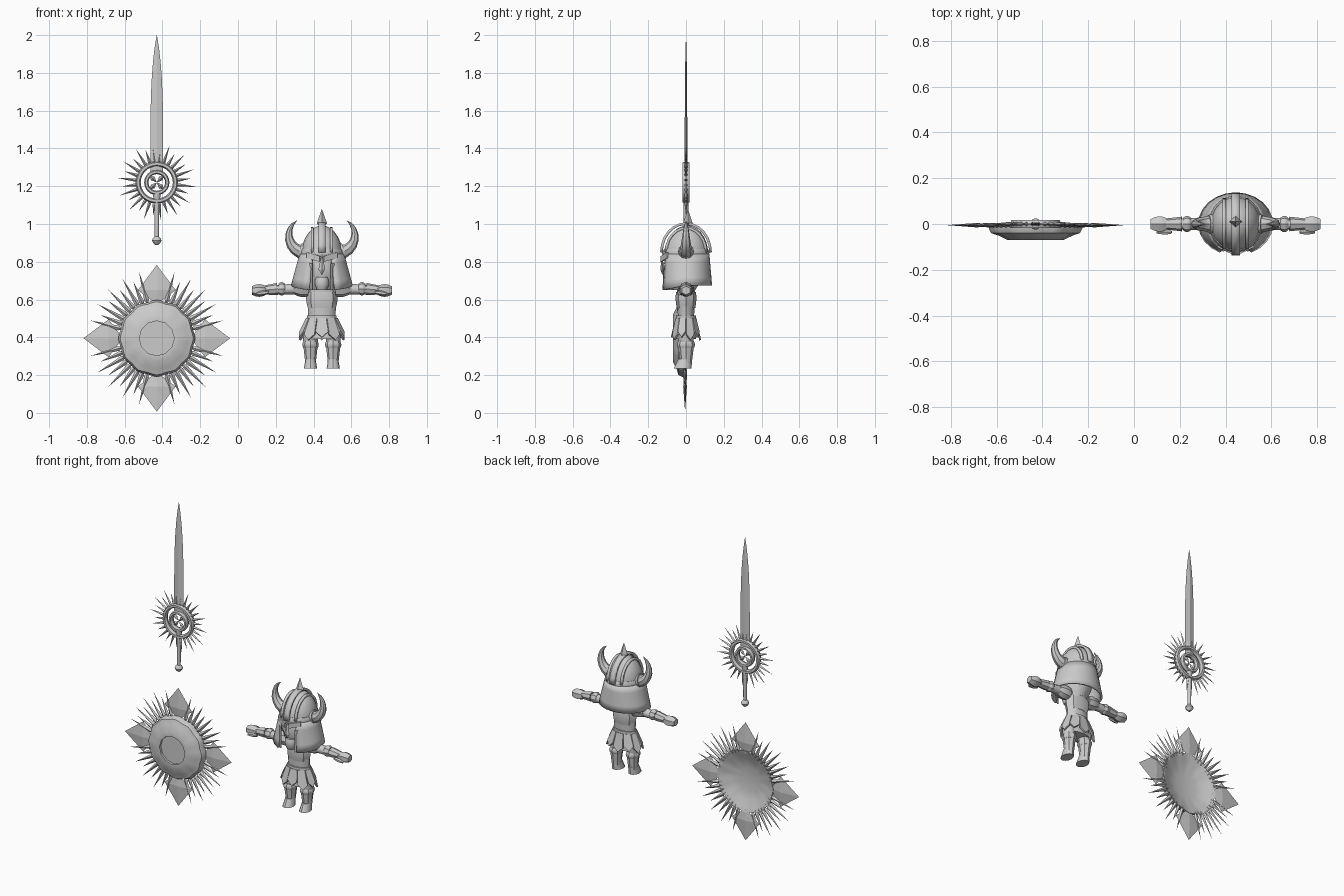
import bpy, bmesh
from math import sin, cos, pi, sqrt, radians
from mathutils import Vector

if "Cube" in bpy.data.objects:
    bpy.data.objects.remove(bpy.data.objects["Cube"])

grey = (.6, .6, .6, 1)
steel = bpy.data.materials.new("steel_grey")
steel.use_nodes = True
steel.diffuse_color = grey
steel.node_tree.nodes["Principled BSDF"].inputs["Base Color"].default_value = grey
depth_axis = Vector((0, 1, 0))
smooth_parts = []


def make(name, bm, solid=0, smooth=True):
    """Turn a bmesh into a named part, with thickness if wanted."""
    bmesh.ops.remove_doubles(bm, verts=bm.verts, dist=.0001)
    bmesh.ops.recalc_face_normals(bm, faces=bm.faces)
    mesh = bpy.data.meshes.new(name)
    bm.to_mesh(mesh)
    bm.free()
    mesh.materials.append(steel)
    part = bpy.data.objects.new(name, mesh)
    bpy.context.collection.objects.link(part)
    if solid:
        modifier = part.modifiers.new("thickness", "SOLIDIFY")
        modifier.thickness, modifier.offset = solid, 0
    if smooth:
        smooth_parts.append(part)


def steps(count):
    """Even fractions from zero to one."""
    return [i / count for i in range(count + 1)]


def loft(name, rings, closed=True, caps=True, solid=0, smooth=True):
    """Skin between successive rings of points."""
    bm = bmesh.new()
    rows = [[bm.verts.new(point) for point in ring] for ring in rings]
    count = len(rows[0])
    for low, high in zip(rows, rows[1:]):
        for i in range(count if closed else count - 1):
            j = (i + 1) % count
            bm.faces.new((low[i], low[j], high[j], high[i]))
    if closed and caps:
        bm.faces.new(rows[0])
        bm.faces.new(rows[-1])
    make(name, bm, solid, smooth)


def ellipse(centre, across, along, sides):
    turns = [2 * pi * i / sides for i in range(sides)]
    return [Vector(centre) + across * cos(t) + along * sin(t) for t in turns]


def tube(name, path, radii, deep=1, sides=12, smooth=True):
    """Elliptical tube along a path; deep scales the front-to-back radius."""
    path = [Vector(point) for point in path]
    rings = []
    for i, (point, radius) in enumerate(zip(path, radii)):
        heading = path[min(i + 1, len(path) - 1)] - path[max(i - 1, 0)]
        across = heading.cross(depth_axis).normalized()
        rings.append(ellipse(point, across * radius, depth_axis * radius * deep, sides))
    loft(name, rings, smooth=smooth)


def barrel(name, start, end, start_radius, end_radius, bulge=0, deep=1, sides=12):
    """Tapered segment that may swell in the middle."""
    start, end = Vector(start), Vector(end)
    spots = steps(4 if bulge else 1)
    tube(name, [start.lerp(end, k) for k in spots],
         [start_radius + (end_radius - start_radius) * k + bulge * sin(pi * k) for k in spots], deep, sides)


def disc(name, x, z, profile, sides, ripple=0):
    """Turned shape facing the front; profile rows are radius and y."""
    rings = []
    for radius, y in profile:
        ring = []
        for i in range(sides):
            turn = 2 * pi * i / sides
            r = radius * (1 + ripple * cos(12 * turn))
            ring.append((x + r * cos(turn), y, z + r * sin(turn)))
        rings.append(ring)
    loft(name, rings, caps=False)


def ring_profile(inner, outer, thick, sides):
    """Closed ring section with as many corners as sides."""
    middle, half = (inner + outer) / 2, (outer - inner) / 2
    return [(middle + half * cos(2 * pi * k), thick * sin(2 * pi * k)) for k in steps(sides)]


def spike(bm, centre, angle, root, wide, tip, width, thick):
    """Ridged spike pointing outwards, with its radii at root, widest part and tip."""
    out, side = Vector((cos(angle), 0, sin(angle))), Vector((-sin(angle), 0, cos(angle)))
    centre = Vector(centre)
    inner, outer = bm.verts.new(centre + out * root), bm.verts.new(centre + out * tip)
    offsets = (side * width, depth_axis * -thick, side * -width, depth_axis * thick)
    corners = [bm.verts.new(centre + out * wide + offset) for offset in offsets]
    for i, corner in enumerate(corners):
        bm.faces.new((corners[i - 1], corner, outer))
        bm.faces.new((corner, corners[i - 1], inner))


def plate(name, points, solid=.01):
    bm = bmesh.new()
    bm.faces.new([bm.verts.new(point) for point in points])
    make(name, bm, solid, False)


# Shield bowl with scalloped rim and raised boss
weapon_x = -.43
shield = (weapon_x, -.005, .395)
disc("shield_bowl", weapon_x, shield[2],
     [(0, -.055), (.09, -.055), (.09, -.07), (.12, -.07), (.16, -.05), (.19, -.04), (.2, -.02),
      (.2, 0), (.17, -.01), (.13, -.03), (.08, -.04), (0, -.045)], 48, .02)

# Shield spikes and the four large points
spikes, points = bmesh.new(), bmesh.new()
for quarter in range(4):
    base = quarter * pi / 2
    spike(points, shield, base, .18, .255, .388, .1, .01)
    for i, k in enumerate(steps(8)):
        reach = .325 if i % 2 else .365
        spike(spikes, shield, base + radians(15 + 60 * k), .18, .21, reach, .013, .01)
make("shield_spikes", spikes, smooth=False)
make("shield_points", points, smooth=False)

# Sword blade, grip and pommel
guard = (weapon_x, 0, 1.22)
spots = steps(10)
tube("sword_blade", [(weapon_x, 0, 1.27 + .73 * k) for k in spots],
     [.033 * (1 - k ** 4) + .001 for k in spots], .2, 4, False)
barrel("sword_grip", (weapon_x, 0, .92), (weapon_x, 0, 1.12), .011, .013)
barrel("grip_collar", (weapon_x, 0, 1.12), (weapon_x, 0, 1.17), .016, .022, 0, .8)
barrel("sword_pommel", (weapon_x, 0, .89), (weapon_x, 0, .935), .008, .01, .016)

# Sunburst guard with two rings and a cross
disc("guard_ring", weapon_x, guard[2], ring_profile(.085, .112, .02, 6), 32)
disc("guard_inner_ring", weapon_x, guard[2], ring_profile(.044, .067, .02, 6), 24)
rays, cross = bmesh.new(), bmesh.new()
for i in range(28):
    spike(rays, guard, 2 * pi * (i + .5) / 28, .09, .115, .21 if i % 2 else .18, .009, .009)
for i in range(4):
    spike(cross, guard, pi / 4 + i * pi / 2, 0, .03, .055, .013, .013)
make("guard_spikes", rays, smooth=False)
make("guard_cross", cross, smooth=False)

# Warrior head and helmet dome
body = .444
barrel("head", (body, -.01, .65), (body, 0, .86), .06, .08, .03)
barrel("chin", (body, -.085, .65), (body, -.085, .72), .025, .03, .01, .9)
dome = []
for k in steps(7):
    rise, spread = sin(k * pi / 2), max(cos(k * pi / 2), .02)
    dome.append(ellipse((body, .008 * k, .83 + .162 * rise), Vector((.11 * spread, 0, 0)),
                        depth_axis * .118 * spread, 20))
loft("helmet_dome", dome)
barrel("helmet_brow_band", (body, 0, .828), (body, 0, .868), .113, .11, .005, 1.06, 20)

# Ridges running front to back over the crown
for name, shift, width, lift in (("helmet_ridge", 0, .018, .01), ("left_rib", .05, .007, -.014),
                                 ("right_rib", -.05, .007, -.014)):
    strips = []
    for edge in (-width, width):
        strips.append([(body + shift + edge, -(.12 + lift) * cos(pi * k), .85 + (.142 + lift) * sin(pi * k))
                       for k in steps(12)])
    loft(name, strips, closed=False, solid=.014)

# Flared neck guard, open at the face and lower towards the front
rows = []
for k in steps(4):
    row = []
    for turn in steps(20):
        angle = radians(155) * (2 * turn - 1)
        y = (.118 + .014 * k) * cos(angle)
        row.append((body + (.113 + .045 * k) * sin(angle), y, .84 - .165 * k + .2 * k * min(0, y)))
    rows.append(row)
loft("helmet_neck_guard", rows, closed=False, solid=.012)

# Nose guard and crest spike
nose, crest = bmesh.new(), bmesh.new()
spike(nose, (body, -.126, .85), -pi / 2, 0, .09, .12, .018, .01)
spike(crest, (body, .01, .97), pi / 2, 0, .035, .11, .027, .025)
make("nose_guard", nose, smooth=False)
make("crest_spike", crest, smooth=False)

# Torso, chest plate, belt and hips
barrel("torso", (body, 0, .48), (body, 0, .65), .07, .08, 0, .6)
barrel("chest_plate", (body, 0, .555), (body, 0, .64), .074, .08, .006, .66, 8)
barrel("neck", (body, 0, .63), (body, 0, .68), .035, .035)
barrel("belt", (body, 0, .485), (body, 0, .515), .08, .078, 0, .67)
barrel("hips", (body, 0, .39), (body, 0, .5), .095, .075, 0, .57)

# Skirt of pointed hanging plates
def skirt_point(angle, z, flare):
    return (body + (.08 + .042 * flare) * cos(angle), (.053 + .022 * flare) * sin(angle), z)


for i in range(10):
    angle, half = 2 * pi * (i + .5) / 10, .3
    low = .4 if i % 2 else .385
    left, right = angle - half, angle + half
    plate(f"skirt_plate_{i + 1}", [skirt_point(left, .5, 0), skirt_point(left, low + .03, .85),
                                   skirt_point(angle, low, 1), skirt_point(right, low + .03, .85),
                                   skirt_point(right, .5, 0)])

# Mirrored horns, face plates and limbs
for side, sign in (("left", 1), ("right", -1)):
    def at(out, z, y=0):
        return (body + sign * out, y, z)

    def on_face(out, z):
        return at(out, z, -.13 * sqrt(1 - (out / .12) ** 2))

    # Curved tapering horn in a collar
    spots = steps(8)
    bends = [radians(150 * k - 90) for k in spots]
    tube(side + "_horn", [at(.09 + .085 * cos(b), .94 + .09 * sin(b)) for b in bends],
         [.038 * (1 - k) ** .8 + .001 for k in spots], sides=8)
    barrel(side + "_horn_collar", at(.09, .85), at(.118, .858), .045, .04)

    # Slanted brow and cheek guard
    plate(side + "_brow", [on_face(.01, .8), on_face(.08, .82), on_face(.08, .85), on_face(.01, .83)])
    plate(side + "_cheek", [on_face(.05, .79), on_face(.1, .8), on_face(.1, .68), on_face(.05, .65)])

    # Arm with shoulder plate, elbow band, cuff and fist
    barrel(side + "_arm", at(.06, .66), at(.33, .648), .032, .02)
    barrel(side + "_shoulder_plate", at(.07, .655), at(.15, .662), .04, .032, .008, sides=8)
    barrel(side + "_elbow_band", at(.195, .657), at(.23, .657), .027, .027, .009, sides=8)
    barrel(side + "_cuff", at(.235, .656), at(.305, .65), .032, .024, sides=8)
    barrel(side + "_fist", at(.29, .648), at(.371, .648), .02, .022, .013, 1.15, 6)
    barrel(side + "_thumb", at(.28, .64, -.035), at(.345, .63, -.035), .008, .007, .005, sides=6)

    # Leg with shin guard, knee guard and boot
    barrel(side + "_leg", at(.06, .25), at(.06, .42), .027, .042)
    barrel(side + "_shin_guard", at(.06, .265), at(.06, .345), .028, .037, 0, 1.1, 8)
    barrel(side + "_knee_guard", at(.06, .343), at(.06, .38), .038, .037, .006, 1.1, 8)
    barrel(side + "_boot", at(.06, .235, -.018), at(.06, .285, -.004), .035, .027, 0, 1.35)

# Smooth shading with sharp edges kept
for part in smooth_parts:
    part.select_set(True)
bpy.context.view_layer.objects.active = smooth_parts[0]
bpy.ops.object.shade_smooth_by_angle(angle=radians(35))
